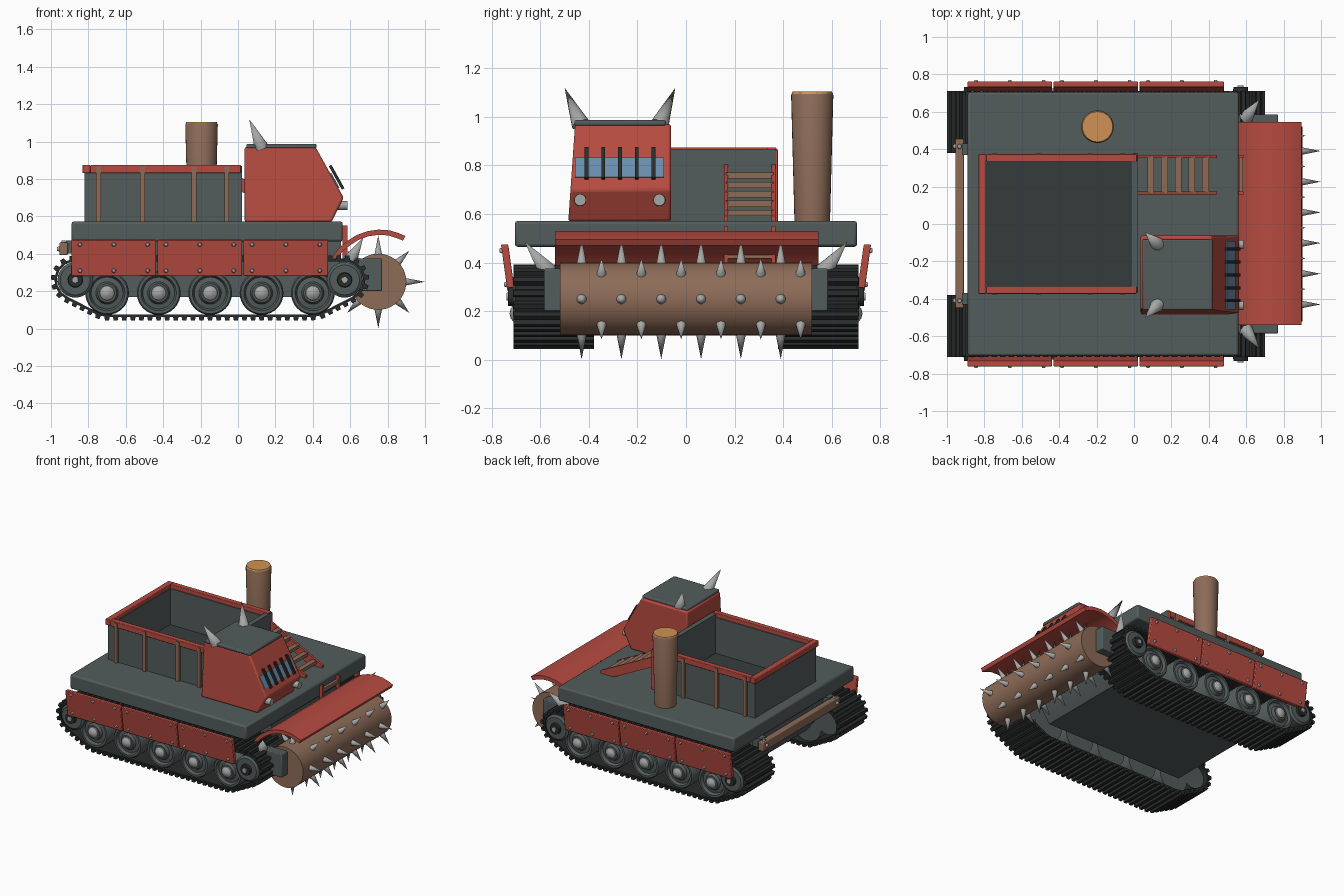
import bpy, bmesh, math
from mathutils import Vector, geometry

if "Cube" in bpy.data.objects:
    bpy.data.objects.remove(bpy.data.objects["Cube"])


def colour(name, r, g, b):
    m = bpy.data.materials.new(name)
    m.diffuse_color = (r, g, b, 1)
    m.use_nodes = True
    m.node_tree.nodes["Principled BSDF"].inputs["Base Color"].default_value = m.diffuse_color
    return m


GREY = colour("hull grey", 0.088, 0.108, 0.108)
DARK = colour("dark floor", 0.036, 0.045, 0.045)
BLACK = colour("track black", 0.022, 0.025, 0.025)
RED = colour("red paint", 0.47, 0.07, 0.052)
WOOD = colour("brown wood", 0.27, 0.15, 0.098)
CUT = colour("cut wood", 0.62, 0.29, 0.09)
STEEL = colour("steel", 0.38, 0.39, 0.38)
GLASS = colour("blue glass", 0.14, 0.27, 0.42)


def box(bm, x0, x1, y0, y1, z0, z1):
    prism(bm, [(x0, z0), (x1, z0), (x1, z1), (x0, z1)], y0, y1)


def prism(bm, pts, y0, y1):
    """Extrude an x-z outline from y0 to y1."""
    a = [bm.verts.new((x, y0, z)) for x, z in pts]
    b = [bm.verts.new((x, y1, z)) for x, z in pts]
    n = len(pts)
    bm.faces.new(a)
    bm.faces.new(b[::-1])
    for i in range(n):
        bm.faces.new((a[i], b[i], b[(i + 1) % n], a[(i + 1) % n]))


def lathe(bm, p, q, prof, n=24):
    """Revolve (radius, distance) points round the axis from p towards q."""
    p, d = Vector(p), (Vector(q) - Vector(p)).normalized()
    u = d.orthogonal().normalized()
    v = d.cross(u)
    rings = []
    for r, t in prof:
        if r == 0:
            rings.append([bm.verts.new(p + d * t)] * n)
        else:
            rings.append([bm.verts.new(p + d * t + r * (u * math.cos(a) + v * math.sin(a)))
                          for a in (2 * math.pi * i / n for i in range(n))])
    for r0, r1 in zip(rings, rings[1:]):
        for i in range(n):
            j = (i + 1) % n
            bm.faces.new(list(dict.fromkeys((r0[i], r0[j], r1[j], r1[i]))))
    for ring in (rings[0], rings[-1]):
        if ring[0] != ring[1]:
            bm.faces.new(ring)


def cone(bm, p, q, r0, r1=0.0, n=12):
    lathe(bm, p, q, [(r0, 0), (r1, (Vector(q) - Vector(p)).length)], n)


def finish(name, bm, mat, bevel=0.0):
    bmesh.ops.recalc_face_normals(bm, faces=bm.faces[:])
    me = bpy.data.meshes.new(name)
    bm.to_mesh(me)
    bm.free()
    ob = bpy.data.objects.new(name, me)
    bpy.context.collection.objects.link(ob)
    me.materials.append(mat)
    bpy.ops.object.select_all(action='DESELECT')
    ob.select_set(True)
    bpy.context.view_layer.objects.active = ob
    bpy.ops.object.shade_smooth_by_angle(angle=math.radians(35))
    if bevel:
        mod = ob.modifiers.new("soft edges", 'BEVEL')
        mod.width, mod.segments, mod.limit_method = bevel, 2, 'ANGLE'
    return ob


def boxes(name, mat, items, bevel=0.0):
    bm = bmesh.new()
    for it in items:
        box(bm, *it)
    return finish(name, bm, mat, bevel)


SIDES = (-1, 1)

# Hull and deck
boxes("deck", GREY, [(-0.89, 0.56, -0.705, 0.705, 0.465, 0.572)], 0.012)
bm = bmesh.new()
prism(bm, [(-0.87, 0.47), (-0.87, 0.36), (-0.72, 0.17), (0.42, 0.17), (0.55, 0.36), (0.55, 0.47)], -0.39, 0.39)
finish("lower_hull", bm, GREY)

# Tracks: a belt wrapped round wheels and sprockets, with evenly spaced shoes
WHEELS = [-0.70, -0.424, -0.149, 0.126, 0.40]
SPROCKETS = [-0.87, 0.57]
disc = [(-0.87, 0.26, 0.105), (0.57, 0.26, 0.105), (-0.70, 0.19, 0.12), (0.40, 0.19, 0.12)]
cloud = [Vector((x + r * math.cos(i * math.pi / 24), z + r * math.sin(i * math.pi / 24)))
         for x, z, r in disc for i in range(48)]
hull = [cloud[i] for i in geometry.convex_hull_2d(cloud)]
segs = list(zip(hull, hull[1:] + hull[:1]))
total = sum((b - a).length for a, b in segs)
COUNT = 78
centre = sum(hull, Vector((0, 0))) / len(hull)
samples, walked, k = [], 0.0, 0
for a, b in segs:
    length = (b - a).length
    while k < COUNT and k * total / COUNT <= walked + length:
        t = (b - a).normalized()
        p = a + t * (k * total / COUNT - walked)
        n = Vector((t.y, -t.x))
        if n.dot(p - centre) < 0:
            n.negate()
        samples.append((p, t, n))
        k += 1
    walked += length
for s, label in zip(SIDES, ("right", "left")):
    y0, y1 = sorted((s * 0.385, s * 0.705))
    bm = bmesh.new()
    rows = [[bm.verts.new((q.x, y, q.y)) for y, q in
             ((y0, p - n * 0.006), (y1, p - n * 0.006), (y1, p + n * 0.008), (y0, p + n * 0.008))]
            for p, t, n in samples]
    for r0, r1 in zip(rows, rows[1:] + rows[:1]):
        for i in range(4):
            j = (i + 1) % 4
            bm.faces.new((r0[i], r0[j], r1[j], r1[i]))
    for p, t, n in samples:
        c = [p - t * 0.015 + n * 0.004, p + t * 0.015 + n * 0.004, p + t * 0.011 + n * 0.026, p - t * 0.011 + n * 0.026]
        prism(bm, [tuple(v) for v in c], y0 - 0.005, y1 + 0.005)
    finish(label + "_track", bm, BLACK)

    # Road wheels with domed hubs, and end sprockets
    bm, hubs = bmesh.new(), bmesh.new()
    for x in WHEELS:
        lathe(bm, (x, 0, 0.19), (x, s, 0.19),
              [(0, 0.42), (0.117, 0.42), (0.117, 0.685), (0.11, 0.695), (0.095, 0.695), (0.085, 0.675),
               (0.06, 0.68), (0.05, 0.70), (0, 0.70)], 32)
        lathe(hubs, (x, 0, 0.19), (x, s, 0.19), [(0.042, 0.69), (0.038, 0.708), (0.02, 0.722), (0, 0.727)], 16)
    for x in SPROCKETS:
        lathe(bm, (x, 0, 0.26), (x, s, 0.26), [(0, 0.42), (0.095, 0.42), (0.095, 0.70), (0.08, 0.712), (0, 0.712)])
        cone(hubs, (x, s * 0.70, 0.26), (x, s * 0.74, 0.26), 0.02, 0.016)
    finish(label + "_wheels", bm, GREY)
    finish(label + "_hubs", hubs, STEEL)
    bm = bmesh.new()
    for x in SPROCKETS:
        cone(bm, (x, s * 0.70, 0.26), (x, s * 0.733, 0.26), 0.042, 0.038, 16)
    finish(label + "_sprocket_caps", bm, BLACK)

    # Tilted armour skirts with rivets
    bm, riv = bmesh.new(), bmesh.new()
    for x0 in (-0.89, -0.43, 0.03):
        box(bm, x0, x0 + 0.452, s * 0.705, s * 0.735, 0.28, 0.475)
        for dx in (0.045, 0.226, 0.407):
            for z in (0.31, 0.45):
                y = 0.735 + (z - 0.28) * 0.14
                cone(riv, (x0 + dx, s * (y - 0.005), z), (x0 + dx, s * (y + 0.01), z), 0.014, 0.008, 10)
    for v in bm.verts:
        v.co.y += s * (v.co.z - 0.28) * 0.14
    finish(label + "_skirt", bm, RED, 0.005)
    finish(label + "_skirt_rivets", riv, STEEL)

# Open cargo box: walls, floor, rim and wooden battens
boxes("cargo_walls", GREY, [(-0.82, -0.785, -0.36, 0.36, 0.56, 0.845), (-0.785, -0.01, -0.36, -0.325, 0.56, 0.845),
                            (-0.785, -0.01, 0.325, 0.36, 0.56, 0.845), (-0.015, 0.022, -0.365, 0.37, 0.56, 0.868)])
boxes("cargo_floor", DARK, [(-0.79, -0.01, -0.33, 0.33, 0.568, 0.578)])
boxes("cargo_rim", RED, [(-0.832, -0.79, -0.373, 0.373, 0.832, 0.874), (-0.79, 0.015, -0.373, -0.333, 0.832, 0.874),
                         (-0.79, 0.015, 0.333, 0.373, 0.832, 0.874), (-0.005, 0.02, 0.365, 0.38, 0.57, 0.862)], 0.004)
boxes("cargo_battens", WOOD, [(x - 0.013, x + 0.013, *sorted((s * 0.355, s * 0.378)), 0.57, 0.866)
                              for x in (-0.745, -0.51, -0.235, -0.06) for s in SIDES])

# Wooden chimney
bm = bmesh.new()
lathe(bm, (-0.195, 0.52, 0.56), (-0.195, 0.52, 2), [(0.073, 0), (0.087, 0.53), (0.083, 0.54)], 32)
finish("chimney", bm, WOOD)
bm = bmesh.new()
cone(bm, (-0.195, 0.52, 1.095), (-0.195, 0.52, 1.105), 0.085, 0.081, 32)
finish("chimney_top", bm, CUT)

# Cabin with sloping windscreen and outer side
bm = bmesh.new()
prism(bm, [(0.035, 0.57), (0.035, 0.97), (0.415, 0.97), (0.565, 0.70), (0.50, 0.57)], -0.485, -0.062)
for v in bm.verts:
    if v.co.y < -0.3:
        v.co.y += (v.co.z - 0.57) * 0.07
finish("cabin", bm, RED, 0.01)
boxes("cabin_roof", GREY, [(0.045, 0.42, -0.46, -0.082, 0.963, 0.988)], 0.008)


def slope(z, off):
    """Point on the windscreen at height z, pushed out by off."""
    return (0.415 + (0.97 - z) * 0.5556 + off * 0.874, z + off * 0.486)


bm = bmesh.new()
prism(bm, [slope(0.75, -0.002), slope(0.75, 0.006), slope(0.83, 0.006), slope(0.83, -0.002)], -0.457, -0.09)
finish("windscreen", bm, GLASS)
bm = bmesh.new()
for i in range(5):
    y = -0.41 + i * 0.069
    prism(bm, [slope(0.737, 0.012), slope(0.737, 0.028), slope(0.862, 0.028), slope(0.862, 0.012)], y - 0.008, y + 0.008)
finish("window_bars", bm, BLACK)
bm = bmesh.new()
for y in (-0.436, -0.11):
    cone(bm, (0.52, y, 0.658), (0.585, y, 0.658), 0.026, 0.024, 20)
finish("headlights", bm, STEEL)
bm = bmesh.new()
for s in SIDES:
    cone(bm, (0.125, -0.271 + s * 0.163, 0.97), (0.06, -0.272 + s * 0.228, 1.12), 0.038, 0, 16)
    cone(bm, (0.60, s * 0.57, 0.365), (0.67, s * 0.665, 0.487), 0.038, 0, 16)
finish("horns", bm, STEEL)

# Ladders: sloped one up to the cargo box, upright one on the hull front
bm, rung = bmesh.new(), bmesh.new()
for y in (0.165, 0.36):
    prism(bm, [(0.022, 0.73), (0.022, 0.805), (0.445, 0.592), (0.445, 0.57), (0.34, 0.57)], y - 0.008, y + 0.008)
    box(bm, 0.56, 0.585, y - 0.008, y + 0.008, 0.22, 0.55)
for i in range(5):
    x = 0.09 + i * 0.073
    z = 0.76 - i * 0.039
    box(rung, x - 0.018, x + 0.018, 0.165, 0.36, z - 0.013, z + 0.012)
for z in (0.27, 0.35, 0.43, 0.51):
    box(rung, 0.562, 0.582, 0.165, 0.36, z - 0.013, z + 0.013)
finish("ladder_rails", bm, RED)
finish("ladder_rungs", rung, WOOD)

# Curved guard over the roller
arc = [(0.505, 0.385), (0.54, 0.43), (0.58, 0.465), (0.63, 0.498), (0.69, 0.52), (0.75, 0.529),
       (0.81, 0.525), (0.86, 0.51), (0.895, 0.495)]
under = [(0.525, 0.37), (0.558, 0.411), (0.596, 0.443), (0.641, 0.472), (0.695, 0.493), (0.75, 0.501),
         (0.803, 0.498), (0.848, 0.484), (0.882, 0.47)]
bm = bmesh.new()
prism(bm, arc + under[::-1], -0.54, 0.545)
finish("roller_guard", bm, RED)

# Spiked wooden roller and its carrying arms
bm = bmesh.new()
cone(bm, (0.75, -0.52, 0.25), (0.75, 0.52, 0.25), 0.15, 0.15, 40)
finish("roller", bm, WOOD)
bm = bmesh.new()
for a in range(8):
    d = Vector((math.cos(a * math.pi / 4), 0, math.sin(a * math.pi / 4)))
    for i in range(6):
        c = Vector((0.75, -0.43 + i * 0.164 + (a % 2) * 0.082, 0.25))
        cone(bm, c + d * 0.145, c + d * (0.248 if a % 2 == 0 else 0.235), 0.021, 0, 12)
finish("roller_spikes", bm, STEEL)
boxes("roller_arms", GREY, [(0.54, 0.77, *sorted((s * 0.515, s * 0.585)), 0.20, 0.375) for s in SIDES], 0.006)

# Rear wooden bumper with bolts
boxes("rear_bumper", WOOD, [(-0.955, -0.91, -0.45, 0.455, 0.392, 0.46)], 0.006)
boxes("bumper_brackets", GREY, [(-0.92, -0.85, y - 0.03, y + 0.03, 0.40, 0.47) for y in (-0.4, 0.4)])
bm = bmesh.new()
for y in (-0.41, 0.415):
    cone(bm, (-0.95, y, 0.426), (-0.968, y, 0.426), 0.016, 0.01, 10)
    cone(bm, (-0.933, y, 0.455), (-0.933, y, 0.47), 0.014, 0.01, 10)
finish("bumper_bolts", bm, STEEL)
